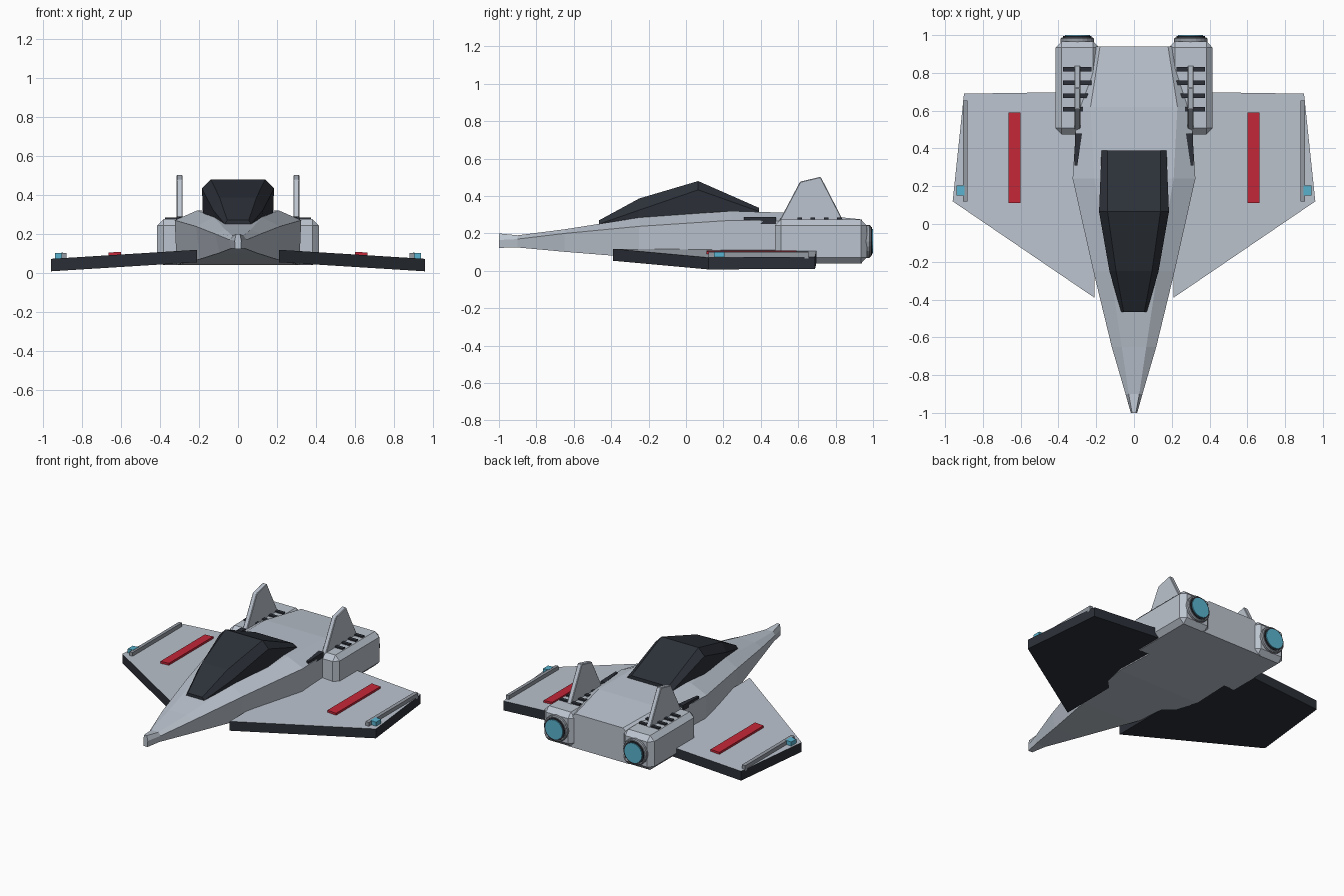
import bpy, bmesh
from mathutils import Vector

if "Cube" in bpy.data.objects:
    bpy.data.objects.remove(bpy.data.objects["Cube"])


def material(name, rgb):
    m = bpy.data.materials.new(name)
    m.diffuse_color = (*rgb, 1)
    m.use_nodes = True
    m.node_tree.nodes["Principled BSDF"].inputs["Base Color"].default_value = m.diffuse_color
    return m


HULL = material("hull_grey", (0.50, 0.55, 0.62))
DARK = material("dark_panel", (0.025, 0.03, 0.04))
RED = material("red_stripe", (0.55, 0.02, 0.04))
CYAN = material("cyan_glow", (0.10, 0.45, 0.62))
METAL = material("trim_grey", (0.30, 0.33, 0.37))


def finish(name, bm, *mats, bevel=0):
    bmesh.ops.recalc_face_normals(bm, faces=bm.faces)
    me = bpy.data.meshes.new(name)
    bm.to_mesh(me)
    bm.free()
    ob = bpy.data.objects.new(name, me)
    bpy.context.collection.objects.link(ob)
    for m in mats:
        me.materials.append(m)
    if bevel:
        mod = ob.modifiers.new("chamfer", 'BEVEL')
        mod.width, mod.segments = bevel, 1
    return ob


def loft(name, rings, mats, **kw):
    """Skin a list of closed rings and cap both ends."""
    bm = bmesh.new()
    rows = [[bm.verts.new(p) for p in r] for r in rings]
    n = len(rows[0])
    for a, b in zip(rows, rows[1:]):
        for i in range(n):
            j = (i + 1) % n
            bm.faces.new((a[i], a[j], b[j], b[i]))
    bm.faces.new(rows[0])
    bm.faces.new(rows[-1])
    return finish(name, bm, *mats, **kw)


def body_ring(y, half):
    """Mirror half a cross-section, listed bottom to top, across x = 0."""
    return [(x, y, z) for x, z in half] + [(-x, y, z) for x, z in reversed(half)]


def box(name, x, y, z, mat, bevel=0):
    ring = lambda yy: [(x[0], yy, z[0]), (x[1], yy, z[0]), (x[1], yy, z[1]), (x[0], yy, z[1])]
    return loft(name, [ring(y[0]), ring(y[1])], [mat], bevel=bevel)


def cylinder(name, x, y, z, r, mat, bevel=0, sides=20):
    bm = bmesh.new()
    bmesh.ops.create_cone(bm, cap_ends=True, segments=sides, radius1=r, radius2=r, depth=y[1] - y[0])
    for v in bm.verts:
        v.co = Vector((x + v.co.x, (y[0] + y[1]) / 2 + v.co.z, z + v.co.y))
    return finish(name, bm, mat, bevel=bevel)


# Fuselage: y, then (half width, z) for bottom, side and top edges
fuselage = [
    (-1.00, (.015, .123), (.017, .165), (.010, .200)),
    (-0.90, (.035, .125), (.045, .170), (.028, .190)),
    (-0.65, (.095, .102), (.118, .200), (.065, .222)),
    (-0.25, (.195, .070), (.215, .238), (.125, .285)),
    (0.24, (.315, .040), (.325, .270), (.210, .320)),
    (0.62, (.300, .040), (.300, .265), (.230, .308)),
    (0.94, (.230, .040), (.220, .240), (.180, .275)),
]
loft("fuselage", [body_ring(s[0], s[1:]) for s in fuselage], [HULL])

# Faceted canopy
canopy = [
    (-0.465, (.065, .220), (.068, .250), (.055, .270)),
    (-0.250, (.115, .260), (.130, .325), (.095, .387)),
    (0.065, (.180, .290), (.185, .433), (.140, .480)),
    (0.390, (.170, .290), (.172, .318), (.140, .337)),
]
loft("canopy", [body_ring(s[0], s[1:]) for s in canopy], [DARK])


def wing_top(x):
    return .118 - (x - .21) * .062


for s, side in ((1, "right"), (-1, "left")):
    # Wing: dark slab with a grey upper skin
    plan = [(.21, -.39), (.96, .12), (.90, .69), (.21, .70)]
    wing = loft(side + "_wing",
                [[(s * x, y, wing_top(x) - d) for x, y in plan] for d in (.064, 0)], [DARK, HULL])
    for f in wing.data.polygons:
        if f.normal.z > .5:
            f.material_index = 1

    # Stripe and tip rail follow the wing slope
    for name, x0, x1, y0, y1, h, mat in (("stripe", .60, .665, .11, .59, .014, RED),
                                         ("tip_rail", .882, .906, .12, .655, .026, METAL),
                                         ("tip_light", .898, .940, .15, .205, .028, CYAN)):
        loft(f"{side}_{name}",
             [[(s * x0, y, wing_top(x0) - .01), (s * x1, y, wing_top(x1) - .01),
               (s * x1, y, wing_top(x1) + h), (s * x0, y, wing_top(x0) + h)] for y in (y0, y1)], [mat])

    # Engine pod, nozzle and glow
    cx = s * .30
    box(side + "_engine", (cx - .115, cx + .115), (.475, .967), (.04, .275), HULL, bevel=.032)
    cylinder(side + "_nozzle", cx, (.95, .988), .158, .088, METAL, bevel=.006)
    cylinder(side + "_nozzle_ring", cx, (.96, .994), .158, .076, DARK)
    cylinder(side + "_engine_glow", cx, (.97, 1.0), .158, .066, CYAN)

    # Cooling slats on top of the engine
    for i in range(4):
        y = .607 + i * .071
        box(f"{side}_slat_{i + 1}", (cx - .075, cx + .075), (y - .012, y + .012), (.265, .284), DARK)

    # Swept tail fin
    prof = [(.49, .25), (.61, .477), (.72, .503), (.85, .25)]
    loft(side + "_fin", [[(cx + d, y, z) for y, z in prof] for d in (-.016, .016)], [HULL], bevel=.004)

    # Tapered intake slot ahead of the engine
    slot = [(.300, .31), (.316, .31), (.312, .48), (.275, .48)]
    loft(side + "_intake_slot", [[(s * x, y, z) for x, y in slot] for z in (.25, .288)], [DARK])
